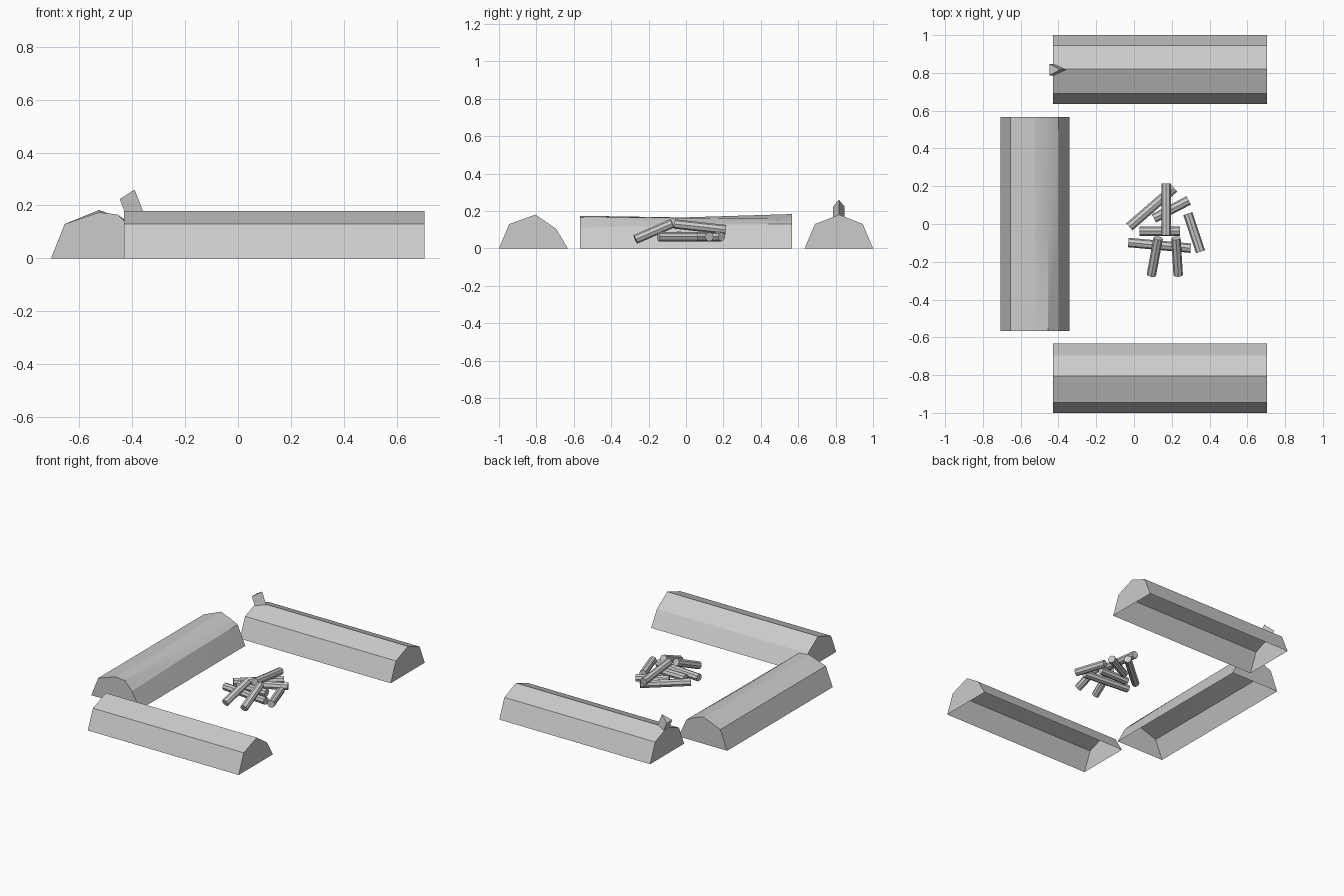
import bpy, bmesh
from mathutils import Vector

if "Cube" in bpy.data.objects:
    bpy.data.objects.remove(bpy.data.objects["Cube"])


def make_object(name, bm, smooth=False):
    bmesh.ops.recalc_face_normals(bm, faces=bm.faces)
    me = bpy.data.meshes.new(name)
    bm.to_mesh(me)
    bm.free()
    ob = bpy.data.objects.new(name, me)
    bpy.context.collection.objects.link(ob)
    if smooth:
        bpy.context.view_layer.objects.active = ob
        ob.select_set(True)
        bpy.ops.object.shade_smooth_by_angle(angle=0.35)
        ob.select_set(False)
    return ob


def loft(name, sections, closed=False, smooth=False):
    """Skin equal-length sections and cap both ends; open sections leave the underside open."""
    bm = bmesh.new()
    rings = [[bm.verts.new(p) for p in s] for s in sections]
    n = len(rings[0])
    for a, b in zip(rings, rings[1:]):
        for i in range(n if closed else n - 1):
            j = (i + 1) % n
            bm.faces.new((a[i], a[j], b[j], b[i]))
    bm.faces.new(rings[0][::-1])
    bm.faces.new(rings[-1])
    return make_object(name, bm, smooth)


def stick(name, a, b, r=0.025):
    a, b = Vector(a), Vector(b)
    bm = bmesh.new()
    bmesh.ops.create_cone(bm, cap_ends=True, segments=8, radius1=r, radius2=r,
                          depth=(b - a).length)
    rot = (b - a).to_track_quat('Z', 'Y').to_matrix().to_4x4()
    bmesh.ops.transform(bm, matrix=rot, verts=bm.verts)
    bmesh.ops.translate(bm, vec=(a + b) / 2, verts=bm.verts)
    return make_object(name, bm)


# front and back seat logs: faceted half trunks running along x
X0, X1 = -0.43, 0.705
back = [(0.634, 0), (0.69, 0.13), (0.82, 0.18), (0.945, 0.13), (1, 0)]
front = [(-1, 0), (-0.945, 0.13), (-0.805, 0.18), (-0.695, 0.105), (-0.632, 0)]
for name, prof in (("back_log", back), ("front_log", front)):
    loft(name, [[(x, y, z) for y, z in prof] for x in (X0, X1)])

# left seat log: ridge at the back fades into a worn, rounded top
left = [
    (-0.567, [0.13, 0.174, 0.166, 0.11]),
    (-0.02, [0.13, 0.165, 0.162, 0.125]),
    (0.567, [0.13, 0.183, 0.157, 0.13]),
]
xs = (-0.655, -0.525, -0.455, -0.4)
loft("left_log", [[(-0.707, y, 0)] + [(x, y, z) for x, z in zip(xs, zs)] + [(-0.342, y, 0)]
                  for y, zs in left], smooth=True)

# broken branch stub on the back log
loft("branch_stub", [
    [(-0.42, 0.787, 0.155), (-0.42, 0.847, 0.155), (-0.355, 0.817, 0.17)],
    [(-0.447, 0.787, 0.224), (-0.447, 0.847, 0.224), (-0.391, 0.817, 0.26)],
], closed=True)

# firewood pile
sticks = [
    ((-0.025, -0.015, 0.062), (0.212, 0.19, 0.062)),
    ((0.105, 0.03, 0.062), (0.29, 0.125, 0.062)),
    ((0.17, -0.062, 0.13), (0.17, 0.213, 0.1)),
    ((0.285, 0.055, 0.062), (0.352, -0.147, 0.062)),
    ((0.03, -0.038, 0.068), (0.243, -0.038, 0.068)),
    ((-0.03, -0.098, 0.062), (0.3, -0.128, 0.062)),
    ((0.128, -0.075, 0.133), (0.092, -0.27, 0.048)),
    ((0.222, -0.075, 0.133), (0.234, -0.27, 0.048)),
]
for i, (a, b) in enumerate(sticks, 1):
    stick(f"firewood_stick_{i}", a, b)
